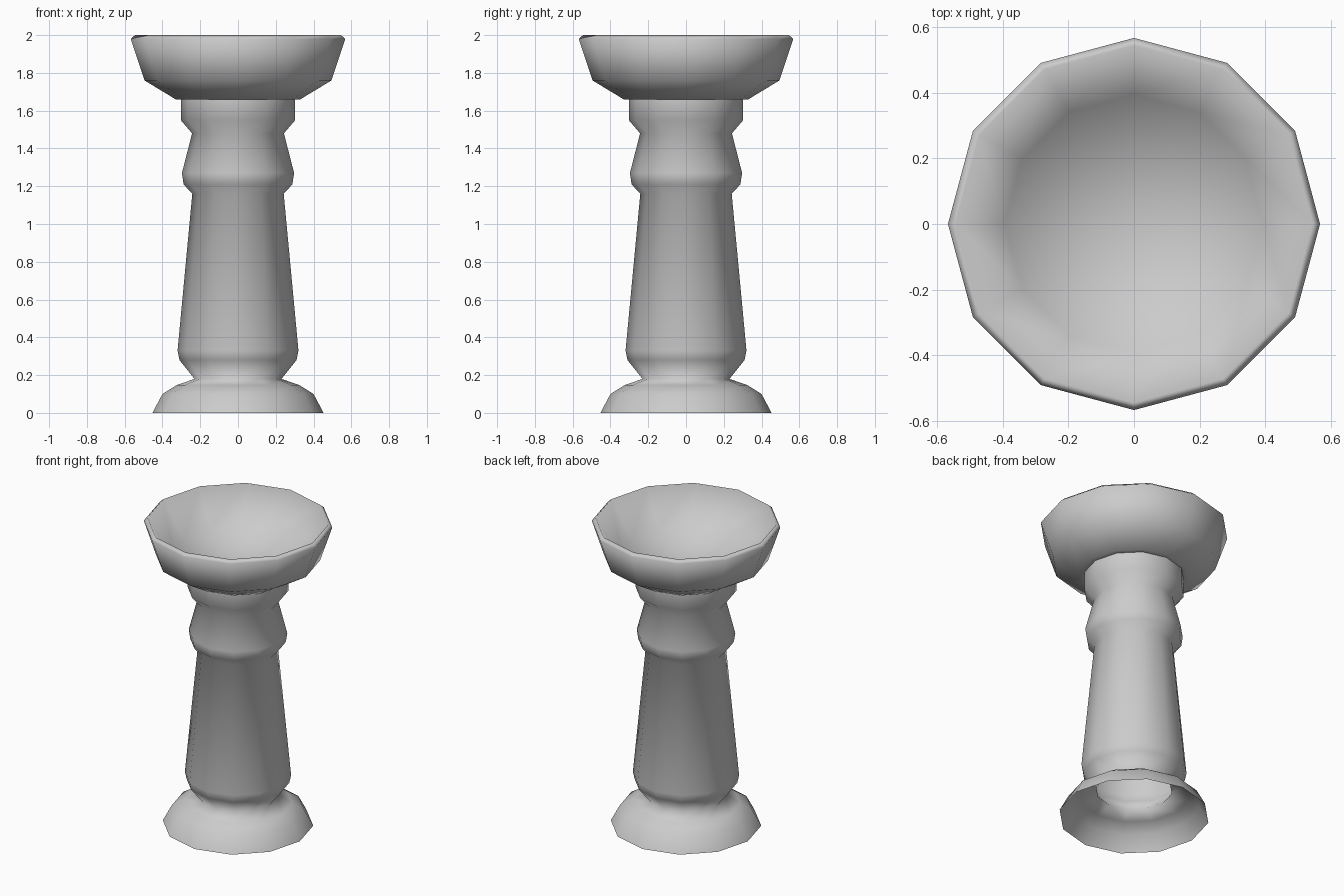
import bpy, bmesh
from math import cos, sin, tau

if "Cube" in bpy.data.objects:
    bpy.data.objects.remove(bpy.data.objects["Cube"])

SIDES = 12


def lathe(name, profile):
    """Revolve (radius, height) points about z; radius 0 closes to a point."""
    bm = bmesh.new()
    rings = []
    for r, z in profile:
        if r == 0:
            rings.append([bm.verts.new((0, 0, z))] * SIDES)
        else:
            rings.append([bm.verts.new((r * cos(tau * i / SIDES), r * sin(tau * i / SIDES), z))
                          for i in range(SIDES)])
    for low, high in zip(rings, rings[1:]):
        for i in range(SIDES):
            j = (i + 1) % SIDES
            corners = list(dict.fromkeys((low[i], low[j], high[j], high[i])))
            bm.faces.new(corners)
    for f in bm.faces:
        f.smooth = True
    mesh = bpy.data.meshes.new(name)
    bm.to_mesh(mesh)
    bm.free()
    obj = bpy.data.objects.new(name, mesh)
    bpy.context.collection.objects.link(obj)
    return obj


# Hollow pedestal: flared foot, tapered shaft, collar and neck, open below
lathe("pedestal", [
    (0.453, 0.0), (0.40, 0.10), (0.325, 0.147), (0.23, 0.18),
    (0.31, 0.28), (0.32, 0.33), (0.242, 1.16), (0.288, 1.21),
    (0.297, 1.27), (0.243, 1.48), (0.303, 1.55), (0.303, 1.66),
])

# Bowl: underside, outer wall, thin rim, inner wall and dished floor
lathe("bowl", [
    (0.303, 1.66), (0.33, 1.66), (0.495, 1.76), (0.568, 1.98),
    (0.545, 2.0), (0.395, 1.78), (0, 1.67),
])
